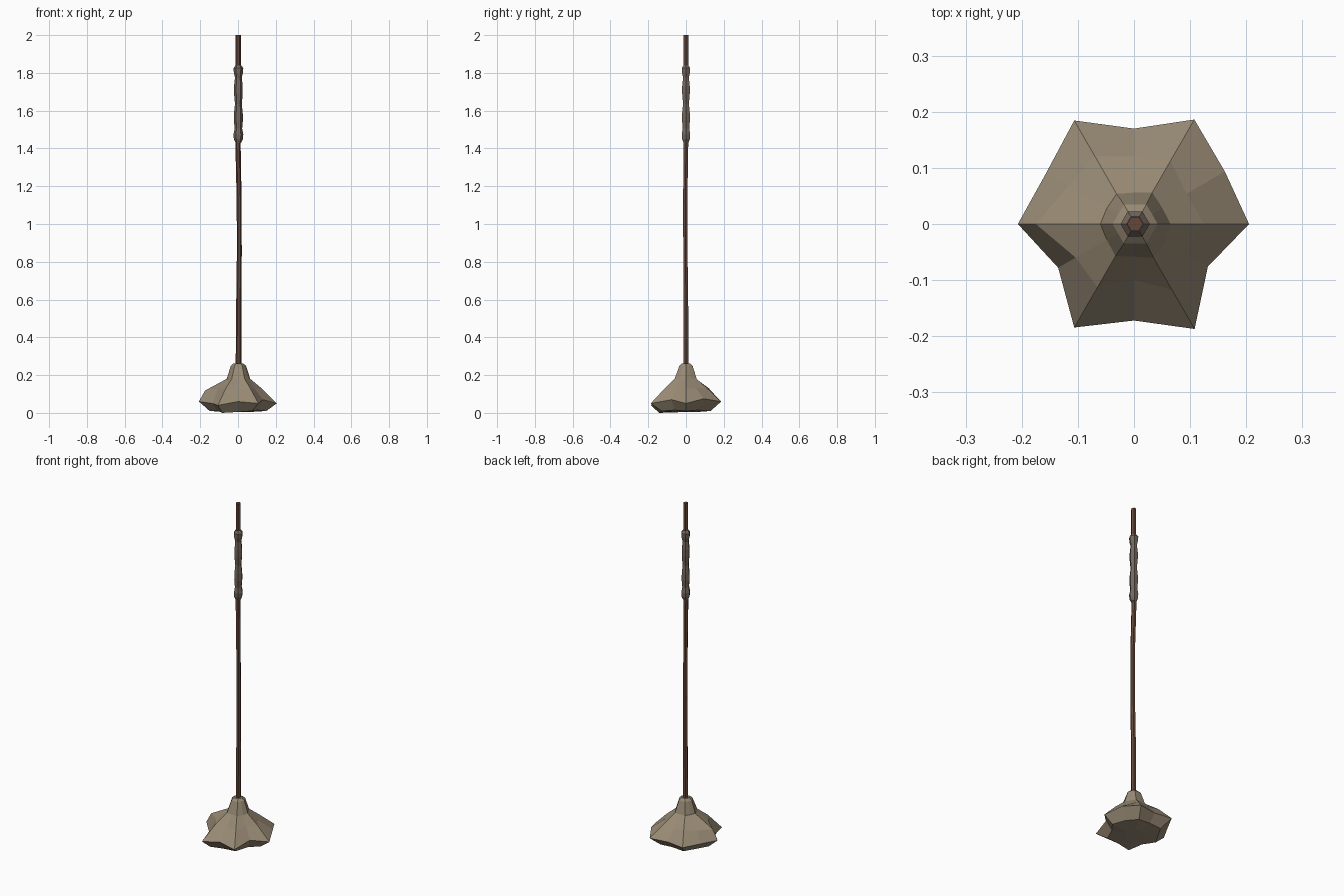
import bpy, math


def loft(name, rings, mat):
    """Skin a stack of equal-count point rings and cap both ends."""
    n = len(rings[0])
    verts = [p for ring in rings for p in ring]
    faces = [tuple(reversed(range(n))),
             tuple(range((len(rings) - 1) * n, len(rings) * n))]
    for i in range(len(rings) - 1):
        for j in range(n):
            k = (j + 1) % n
            faces.append((i * n + j, i * n + k, (i + 1) * n + k, (i + 1) * n + j))
    me = bpy.data.meshes.new(name)
    me.from_pydata(verts, [], faces)
    me.materials.append(mat)
    ob = bpy.data.objects.new(name, me)
    bpy.context.collection.objects.link(ob)
    return ob


def ring(radii, z, cx=0, cy=0):
    n = len(radii)
    zs = z if isinstance(z, (list, tuple)) else [z] * n
    return [(cx + r * math.cos(math.tau * i / n), cy + r * math.sin(math.tau * i / n), h)
            for i, (r, h) in enumerate(zip(radii, zs))]


def material(name, color):
    m = bpy.data.materials.new(name)
    m.diffuse_color = color
    return m


wood = material("brown_wood", (0.13, 0.065, 0.04, 1))
straw = material("straw", (0.32, 0.26, 0.18, 1))
wrap = material("cord", (0.18, 0.14, 0.11, 1))

# slightly crooked six-sided pole: z, x, y, radius
pole = [(0.18, 0.002, 0, 0.015), (0.55, 0.004, 0, 0.014), (0.85, 0.007, -0.003, 0.013),
        (1.12, 0.006, -0.004, 0.013), (1.42, 0.0, 0, 0.014), (1.84, 0.002, 0, 0.014),
        (2.0, 0.002, 0, 0.014)]
loft("pole", [ring([r] * 6, z, x, y) for z, x, y, r in pole], wood)

# lumpy grip wrapping: z, radius
grip = [(1.43, 0.015), (1.45, 0.024), (1.475, 0.026), (1.505, 0.02), (1.55, 0.024),
        (1.59, 0.023), (1.635, 0.018), (1.69, 0.023), (1.73, 0.023), (1.775, 0.018),
        (1.80, 0.024), (1.825, 0.026), (1.84, 0.015)]
loft("grip", [ring([r] * 6, z, 0.002) for z, r in grip], wrap)

# bristle head: twelve columns alternating ridge and valley
rim = [0.205, 0.187, 0.215, 0.17, 0.213, 0.181, 0.207, 0.156, 0.213, 0.172, 0.216, 0.152]
rim_z = [0.05, 0.075, 0.06, 0.06, 0.06, 0.06, 0.06, 0.05, 0.04, 0.06, 0.05, 0.07]
mid = [0.125, 0.108, 0.13, 0.12, 0.14, 0.135, 0.175, 0.12, 0.13, 0.10, 0.135, 0.10]
mid_z = [0.13, 0.13, 0.13, 0.12, 0.13, 0.12, 0.118, 0.13, 0.13, 0.125, 0.125, 0.13]
neck = [0.065, 0.058, 0.065, 0.056, 0.062, 0.056, 0.06, 0.056, 0.066, 0.058, 0.07, 0.064]
base = [0.15, 0.135, 0.15, 0.13, 0.15, 0.13, 0.15, 0.125, 0.165, 0.13, 0.15, 0.12]
base_z = [0.01, 0.015, 0.01, 0.015, 0.01, 0.01, 0.01, 0.01, 0.0, 0.005, 0.01, 0.015]
tip = [0.04, 0.035] * 6
collar = [0.025, 0.022] * 6
head = loft("bristle_head", [ring([0.05] * 12, 0.004), ring(base, base_z), ring(rim, rim_z),
                             ring(mid, mid_z), ring(neck, 0.18),
                             ring(tip, 0.25, 0.002), ring(collar, 0.262, 0.002)], straw)
